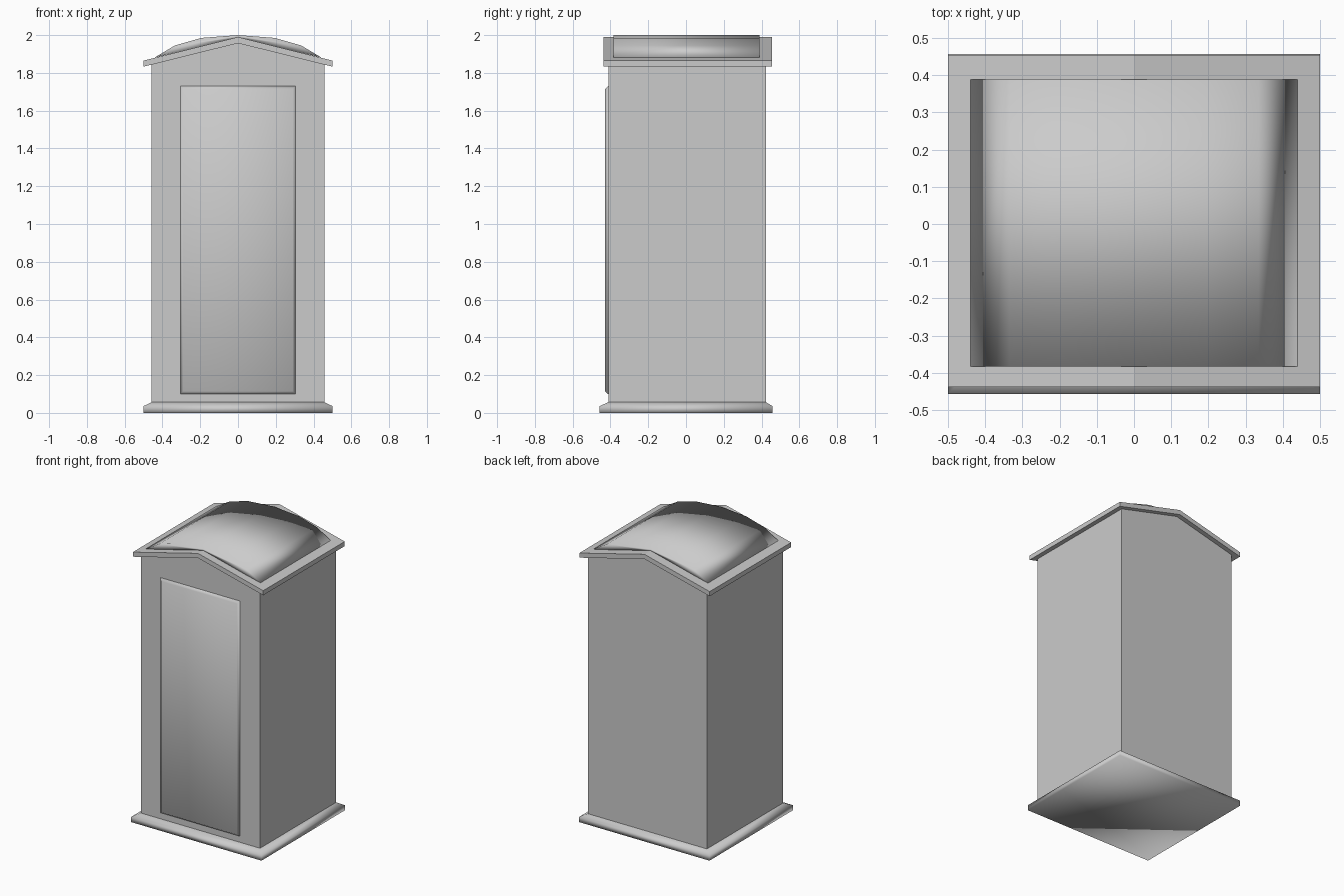
import bpy

if "Cube" in bpy.data.objects:
    bpy.data.objects.remove(bpy.data.objects["Cube"])


def make_object(name, verts, faces, smooth=False):
    mesh = bpy.data.meshes.new(name)
    mesh.from_pydata(verts, [], faces)
    if smooth:
        mesh.shade_smooth()
    obj = bpy.data.objects.new(name, mesh)
    bpy.context.collection.objects.link(obj)
    return obj


def mirror_profile(half):
    """Complete an (x, z) profile running from the right side to x = 0."""
    return half + [(-x, z) for x, z in reversed(half) if x > 0]


def loft(name, rings, smooth=False):
    """Skin between equal-length closed rings and cap both ends."""
    n = len(rings[0])
    faces = [tuple(reversed(range(n)))]
    for r in range(len(rings) - 1):
        for i in range(n):
            j = (i + 1) % n
            faces.append((r * n + i, r * n + j, (r + 1) * n + j, (r + 1) * n + i))
    faces.append(tuple(range((len(rings) - 1) * n, len(rings) * n)))
    return make_object(name, [v for ring in rings for v in ring], faces, smooth)


def extrude_y(name, profile, y0, y1, smooth=False):
    # back to front, so that faces point outwards
    return loft(name, [[(x, y, z) for x, z in profile] for y in (y1, y0)], smooth)


def rect(x0, x1, y0, y1, z):
    return [(x0, y0, z), (x1, y0, z), (x1, y1, z), (x0, y1, z)]


# Plinth with bevelled upper edge
loft("base", [rect(-0.5, 0.5, -0.457, 0.457, 0.0),
              rect(-0.5, 0.5, -0.457, 0.457, 0.036),
              rect(-0.457, 0.457, -0.411, 0.423, 0.057)], smooth=True)

# Cabin with gabled walls reaching up to the roof underside
extrude_y("cabin", mirror_profile([(0.457, 0.05), (0.457, 1.85), (0, 1.962)]),
          -0.411, 0.423)

# Raised door panel with a narrow bevelled border
door = [[(x, y, z) for x, z in ((-w, z0), (w, z0), (w, z1), (-w, z1))]
        for w, z0, z1, y in ((0.305, 0.10, 1.73, -0.405),
                             (0.305, 0.10, 1.73, -0.413),
                             (0.29, 0.115, 1.715, -0.428))]
loft("door", door, smooth=True)

# Gabled roof slab: upper line out to in, then back along the underside
top = mirror_profile([(0.5, 1.865), (0, 1.99)])
under = mirror_profile([(0.5, 1.833), (0, 1.957)])
extrude_y("roof", top + under[::-1], -0.438, 0.455)

# Curved roof cap sitting on the slab
cap = mirror_profile([(0.44, 1.882), (0.335, 1.945), (0.195, 1.985), (0, 2.0)])
extrude_y("roof_cap", cap + [(0, 1.985)], -0.383, 0.388, smooth=True)
